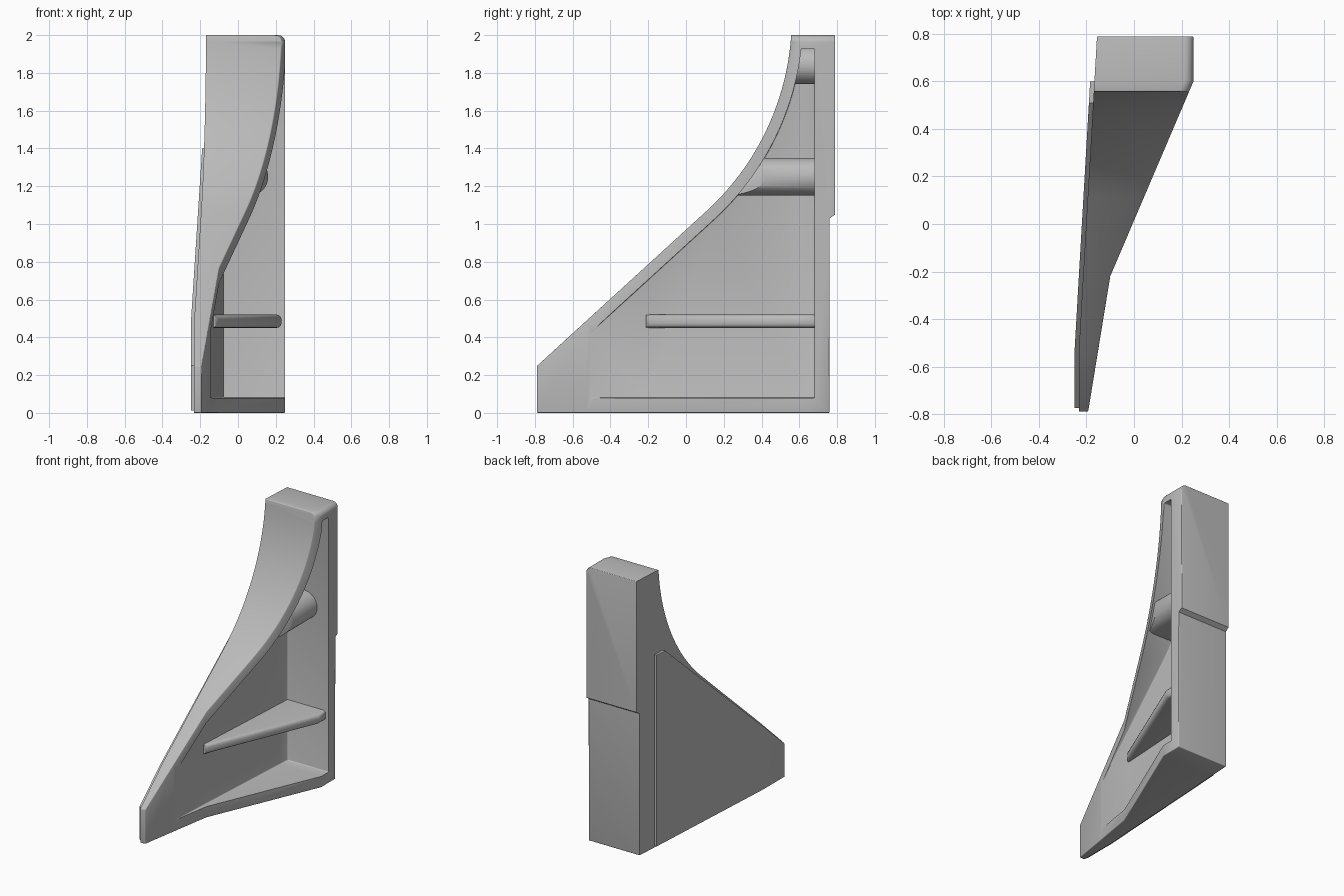
import bpy, bmesh
from math import asin, cos, sin, pi, radians, sqrt
from mathutils import Matrix, Vector

cube = bpy.data.objects.get("Cube")
if cube:
    bpy.data.objects.remove(cube)

# One flat grey
grey = bpy.data.materials.new("grey_plastic")
grey.use_nodes = True
grey.diffuse_color = (0.5, 0.5, 0.5, 1)
grey.node_tree.nodes["Principled BSDF"].inputs["Base Color"].default_value = (0.5, 0.5, 0.5, 1)

# Side outline: a straight slope that runs into a large hollow arc
SLOPE, RADIUS, CENTRE = radians(42.5), 1.388, (-0.828, 2.093)
BREAKS = (-0.53, -0.22, 0.6)


def left(y):
    return max(-0.155 - 0.058 * (0.8 - y), -0.232)


def outer(y):
    if y > 0.6:
        return 0.25
    if y > -0.22:
        return -0.1 + 0.427 * (y + 0.22)
    return -0.1 + 0.163 * (y + 0.22)


def slope_z(y, inset=0.0):
    return 0.254 + 0.917 * (y + 0.783) - 1.357 * inset


def outline(inset, bottom, top, front, back):
    """Side outline in (y, z); back lists the points up the rear edge."""
    r = RADIUS + inset
    start, end = SLOPE - pi / 2, asin((top - CENTRE[1]) / r)
    pts = [(front, bottom)] + back
    for i in range(29):
        a = end + (start - end) * i / 28
        pts.append((CENTRE[0] + r * cos(a), CENTRE[1] + r * sin(a)))
    nose = slope_z(front, inset)
    if nose > bottom + 0.01:
        pts.append((front, nose))
    else:
        pts[0] = (front + (bottom - nose) / 0.917, bottom)
    return pts


def prism(pts, lo, hi):
    """Extrude a side outline along x, then fit both sides to lo(y) and hi(y)."""
    bm = bmesh.new()
    face = bm.faces.new([bm.verts.new((-1, y, z)) for y, z in pts])
    ext = bmesh.ops.extrude_face_region(bm, geom=[face], use_keep_orig=True)
    moved = [v for v in ext["geom"] if isinstance(v, bmesh.types.BMVert)]
    bmesh.ops.translate(bm, verts=moved, vec=(2, 0, 0))
    for y in BREAKS:
        bmesh.ops.bisect_plane(bm, geom=bm.verts[:] + bm.edges[:] + bm.faces[:],
                               plane_co=(0, y, 0), plane_no=(0, 1, 0))
    for v in bm.verts:
        v.co.x = hi(v.co.y) if v.co.x > 0 else lo(v.co.y)
    bmesh.ops.recalc_face_normals(bm, faces=bm.faces)
    return bm


def round_edges(bm, width, keep, segments=3, sharp=25):
    bm.normal_update()
    edges = [e for e in bm.edges if len(e.link_faces) == 2
             and e.calc_face_angle(0) > radians(sharp)
             and keep(e.verts[0].co, e.verts[1].co)]
    bmesh.ops.bevel(bm, geom=edges, offset=width, segments=segments, profile=0.5,
                    affect='EDGES', clamp_overlap=True)


def add_object(name, bm):
    mesh = bpy.data.meshes.new(name)
    bm.to_mesh(mesh)
    bm.free()
    mesh.materials.append(grey)
    obj = bpy.data.objects.new(name, mesh)
    bpy.context.collection.objects.link(obj)
    return obj


def select(obj):
    bpy.ops.object.select_all(action='DESELECT')
    obj.select_set(True)
    bpy.context.view_layer.objects.active = obj


def combine(obj, cutter, operation):
    mod = obj.modifiers.new("combine", 'BOOLEAN')
    mod.object, mod.operation, mod.solver = cutter, operation, 'EXACT'
    select(obj)
    bpy.ops.object.modifier_apply(modifier=mod.name)


def smooth(obj):
    select(obj)
    bpy.ops.object.shade_smooth_by_angle(angle=radians(32))


# Body with a stepped back, flat on its left side and rounded on its right
back = [(0.76, 0), (0.76, 1.03), (0.79, 1.05), (0.79, 2)]
bm = prism(outline(0, 0, 2, -0.79, back), left, outer)
round_edges(bm, 0.08, lambda a, b: min(a.z, b.z) > 1.99 and min(a.x, b.x) > 0.2, 6)
round_edges(bm, 0.018, lambda a, b: max(a.x - left(a.y), b.x - left(b.y)) > 0.005
            and not 1.02 < (a.z + b.z) / 2 < 1.06)
body = add_object("bracket_body", bm)

# Open pocket on the right side
floor = lambda y: left(y) + 0.084
bm = prism(outline(0.06, 0.08, 1.93, -0.76, [(0.68, 0.08), (0.68, 1.93)]),
           floor, lambda y: 0.6)
round_edges(bm, 0.018, lambda a, b: min(a.x, b.x) < 0.2)
pocket = add_object("pocket_cutter", bm)
pocket.hide_render = True
combine(body, pocket, 'DIFFERENCE')
bpy.data.objects.remove(pocket)
smooth(body)

# Tapered stiffening rib across the pocket
bm = prism([(-0.215, 0.45), (0.7, 0.45), (0.7, 0.52), (-0.215, 0.52)],
           lambda y: left(y) + 0.04, lambda y: min(outer(y) - 0.015, 0.23))
round_edges(bm, 0.025, lambda a, b: min(a.x - floor(a.y), b.x - floor(b.y)) > 0)
smooth(add_object("stiffening_rib", bm))

# Round bosses, trimmed to stay inside the body
trim = add_object("boss_trim", prism(
    outline(0.03, 0.04, 1.96, -0.7, [(0.72, 0.04), (0.72, 1.96)]),
    lambda y: left(y) + 0.04, lambda y: outer(y) - 0.015))
trim.hide_render = True
for name, z in (("lower_boss", 1.25), ("upper_boss", 1.84)):
    bm = bmesh.new()
    bmesh.ops.create_cone(bm, cap_ends=True, segments=40, radius1=0.1, radius2=0.1,
                          depth=0.9, matrix=Matrix.Rotation(pi / 2, 4, 'X'))
    for v in bm.verts:
        if v.co.x < -0.001:
            v.co.x -= 0.3
        v.co += Vector((0.06, 0.25, z))
    boss = add_object(name, bm)
    combine(boss, trim, 'INTERSECT')
    smooth(boss)
bpy.data.objects.remove(trim)

# Thin raised pad on the left side
pad = [(-0.775, 0.012), (0.6, 0.012), (0.6, 1.4), (0.51, 1.4), (-0.775, slope_z(-0.775, 0.008))]
bm = prism(pad, lambda y: left(y) - 0.018, lambda y: left(y) + 0.02)
smooth(add_object("side_pad", bm))
